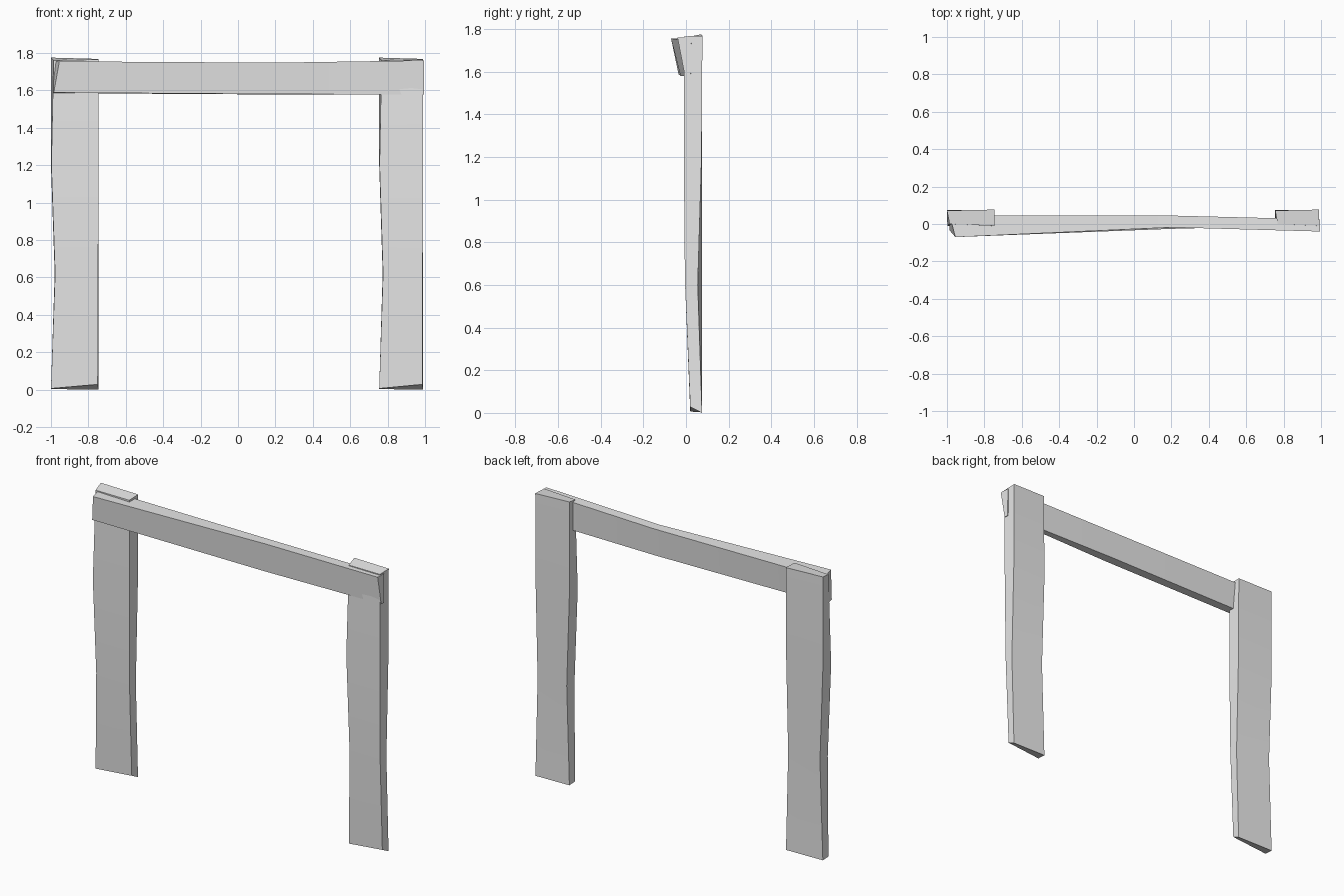
import bpy
import bmesh
import math

cube = bpy.data.objects.get("Cube")
if cube:
    bpy.data.objects.remove(cube, do_unlink=True)

# One plain grey for all planks
grey = bpy.data.materials.new("plank_grey")
grey.use_nodes = True
colour = (0.8, 0.8, 0.8, 1)
grey.diffuse_color = colour
grey.node_tree.nodes["Principled BSDF"].inputs["Base Color"].default_value = colour


def loft(name, rings):
    """Skin a row of four-cornered sections into a closed plank."""
    bm = bmesh.new()
    loops = [[bm.verts.new(p) for p in ring] for ring in rings]
    for a, b in zip(loops, loops[1:]):
        for i in range(4):
            j = (i + 1) % 4
            bm.faces.new((a[i], a[j], b[j], b[i]))
    bm.faces.new(loops[0][::-1])
    bm.faces.new(loops[-1])
    bmesh.ops.recalc_face_normals(bm, faces=bm.faces)
    mesh = bpy.data.meshes.new(name)
    bm.to_mesh(mesh)
    bm.free()
    mesh.materials.append(grey)
    obj = bpy.data.objects.new(name, mesh)
    bpy.context.collection.objects.link(obj)
    bpy.ops.object.select_all(action="DESELECT")
    obj.select_set(True)
    bpy.context.view_layer.objects.active = obj
    bpy.ops.object.shade_smooth_by_angle(angle=math.radians(40))
    return obj


# Warped post: sections from foot to top, corners run
# front right, front left, back left, back right
POST = [
    [(0, .02, .006), (.25, .02, .028), (.255, .075, 0), (0, .075, .003)],
    [(.022, -.005, .62), (.252, -.005, .62), (.254, .055, .6), (.02, .075, .62)],
    [(.002, -.01, 1.2), (.255, -.01, 1.2), (.255, .073, 1.2), (0, .075, 1.2)],
    [(.014, 0, 1.76), (.255, -.01, 1.765), (.255, .077, 1.768), (0, .072, 1.775)],
]


def post(name, start, width):
    scale = width / .255
    loft(name, [[(start + x * scale, y, z) for x, y, z in ring] for ring in POST])


post("right_post", -1, .255)
post("left_post", .755, .235)

# Twisted crossbeam: sections from right to left, corners run
# top front, bottom front, bottom back, top back
loft("crossbeam", [
    [(-.955, -.07, 1.755), (-.985, -.035, 1.588), (-.99, .025, 1.585), (-.985, .045, 1.755)],
    [(.2, -.018, 1.748), (.2, -.026, 1.58), (.2, .035, 1.578), (.2, .045, 1.748)],
    [(.995, -.04, 1.76), (.995, -.005, 1.578), (.995, .022, 1.577), (.995, .025, 1.758)],
])
